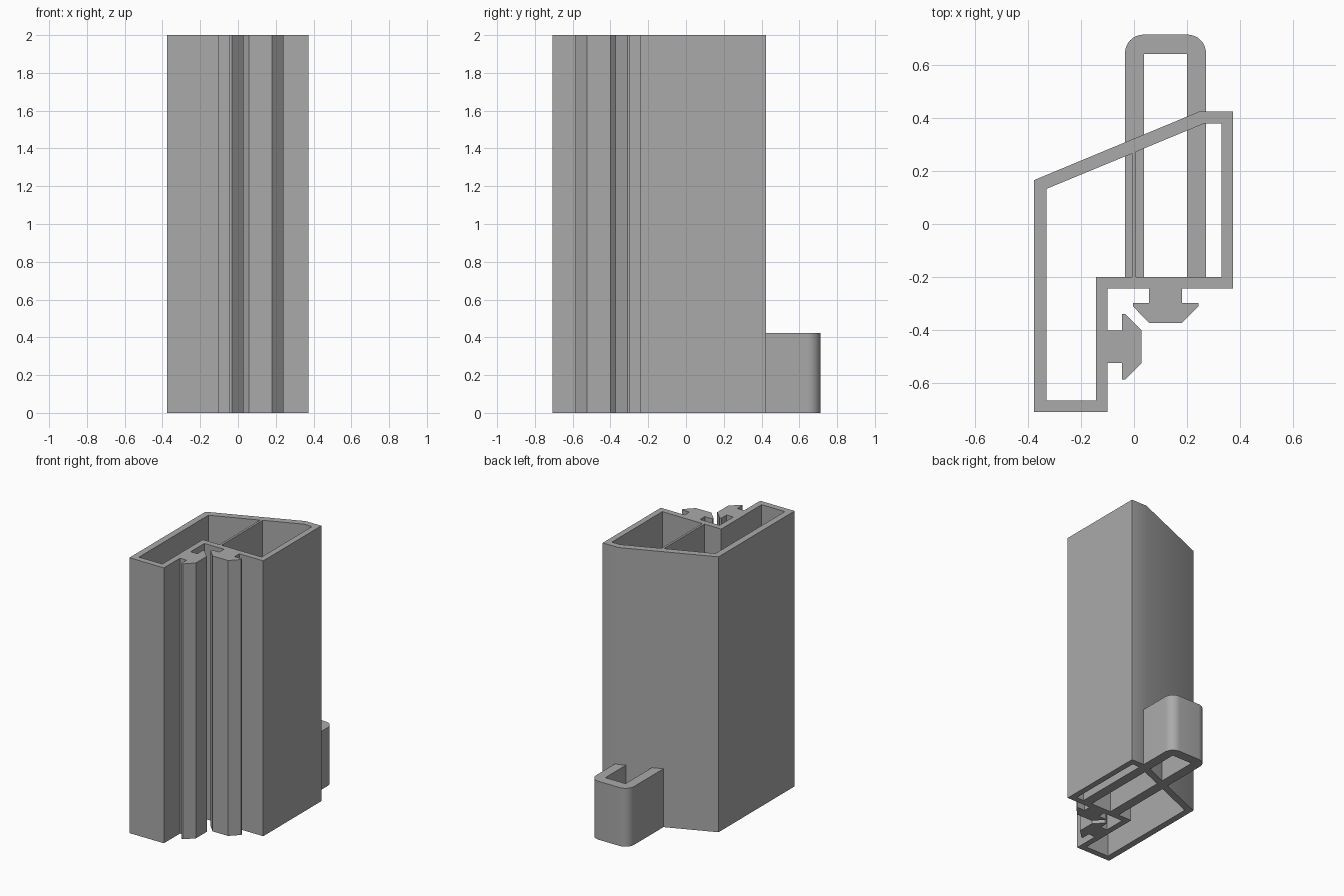
import bpy
import bmesh
from math import radians, sin, cos
from mathutils import Vector

cube = bpy.data.objects.get("Cube")
if cube:
    bpy.data.objects.remove(cube, do_unlink=True)

grey = bpy.data.materials.new("plain grey")
grey.use_nodes = True
colour = (0.4, 0.4, 0.4, 1)
grey.diffuse_color = colour
grey.node_tree.nodes["Principled BSDF"].inputs["Base Color"].default_value = colour


def extrude_profile(name, loops, height):
    """Extrude an outline (first loop) with holes (other loops) up from z = 0."""
    curve = bpy.data.curves.new(name + "_outline", 'CURVE')
    curve.dimensions = '2D'
    curve.fill_mode = 'BOTH'
    curve.extrude = height / 2
    for loop in loops:
        spline = curve.splines.new('POLY')
        spline.points.add(len(loop) - 1)
        for point, (x, y) in zip(spline.points, loop):
            point.co = (x, y, 0, 1)
        spline.use_cyclic_u = True
    helper = bpy.data.objects.new(name + "_outline", curve)
    bpy.context.collection.objects.link(helper)
    bpy.context.view_layer.update()
    graph = bpy.context.evaluated_depsgraph_get()
    mesh = bpy.data.meshes.new_from_object(helper.evaluated_get(graph))
    bpy.data.objects.remove(helper, do_unlink=True)

    bm = bmesh.new()
    bm.from_mesh(mesh)
    bmesh.ops.remove_doubles(bm, verts=bm.verts, dist=0.0005)
    bmesh.ops.translate(bm, verts=bm.verts, vec=(0, 0, height / 2))
    bmesh.ops.recalc_face_normals(bm, faces=bm.faces)
    bm.to_mesh(mesh)
    bm.free()
    mesh.name = name
    mesh.materials.clear()
    mesh.materials.append(grey)

    obj = bpy.data.objects.new(name, mesh)
    bpy.context.collection.objects.link(obj)
    bpy.ops.object.select_all(action='DESELECT')
    obj.select_set(True)
    bpy.context.view_layer.objects.active = obj
    bpy.ops.object.shade_smooth_by_angle(angle=radians(30))
    return obj


def hook(centre, along, out):
    """Arrow-headed rail cross-section, symmetric about its centre."""
    half = [(0.062, 0), (0.062, 0.054), (0.123, 0.054), (0.123, 0.067), (0.062, 0.129)]
    points = [(-u, v) for u, v in half] + half[::-1]
    c, a, o = Vector(centre), Vector(along), Vector(out)
    return [tuple(c + a * u + o * v) for u, v in points]


def arc(cx, cy, radius, start, steps=8):
    angles = [radians(start + 90 * i / steps) for i in range(steps + 1)]
    return [(cx + radius * cos(t), cy + radius * sin(t)) for t in angles]


# Hollow frame: outer wall with two rails, and two chambers split by a thin web
outer = [(-0.377, -0.708), (-0.1, -0.708)]
outer += hook((-0.1, -0.462), (0, 1), (1, 0))
outer += [(-0.1, -0.243)]
outer += hook((0.119, -0.243), (1, 0), (0, -1))
outer += [(0.373, -0.243), (0.373, 0.424), (0.247, 0.424), (-0.377, 0.165)]

web = 0.008
left_chamber = [(-0.33, -0.664), (-0.143, -0.664), (-0.143, -0.2),
                (-web, -0.2), (-web, 0.265), (-0.33, 0.132)]
right_chamber = [(web, -0.2), (0.33, -0.2), (0.33, 0.379),
                 (0.266, 0.379), (web, 0.272)]
extrude_profile("frame", [outer, left_chamber, right_chamber], 2.0)

# Short U-shaped bracket passing through the sloping back wall
bracket = [(0.2, -0.2), (0.271, -0.2)]
bracket += arc(0.201, 0.643, 0.07, 0) + arc(0.036, 0.643, 0.07, 90)
bracket += [(-0.034, -0.2), (0.038, -0.2), (0.038, 0.64), (0.2, 0.64)]
extrude_profile("bracket", [bracket], 0.424)
